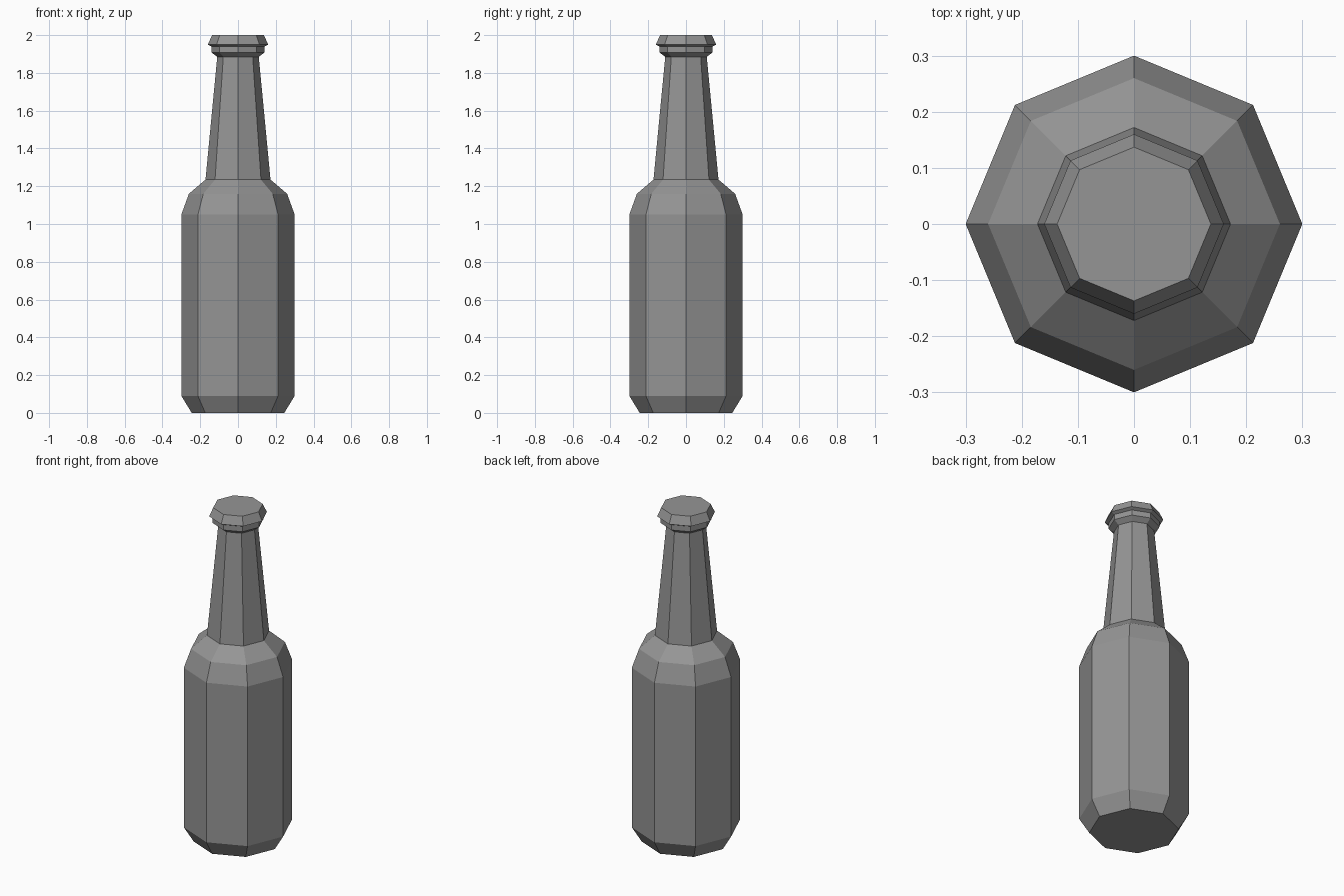
import bpy
import bmesh
from math import cos, sin, tau

cube = bpy.data.objects.get("Cube")
if cube:
    bpy.data.objects.remove(cube)

SIDES = 8


def flat_material(name, color):
    mat = bpy.data.materials.new(name)
    mat.use_nodes = True
    mat.diffuse_color = color
    mat.node_tree.nodes["Principled BSDF"].inputs["Base Color"].default_value = color
    return mat


def turned(name, profile, mat):
    """Closed octagonal solid from (radius, height) rings, bottom to top."""
    bm = bmesh.new()
    rings = [[bm.verts.new((r * cos(tau * i / SIDES), r * sin(tau * i / SIDES), z))
              for i in range(SIDES)] for r, z in profile]
    for low, high in zip(rings, rings[1:]):
        for i in range(SIDES):
            j = (i + 1) % SIDES
            bm.faces.new((low[i], low[j], high[j], high[i]))
    bm.faces.new(rings[0][::-1])
    bm.faces.new(rings[-1])
    mesh = bpy.data.meshes.new(name)
    bm.to_mesh(mesh)
    bm.free()
    mesh.materials.append(mat)
    obj = bpy.data.objects.new(name, mesh)
    bpy.context.collection.objects.link(obj)
    return obj


grey = flat_material("grey", (0.3, 0.3, 0.3, 1))

# Body, shoulder, neck and lip in one turned shape
turned("bottle", [(0.245, 0), (0.30, 0.09), (0.30, 1.05), (0.26, 1.16),
                  (0.172, 1.235), (0.11, 1.885), (0.14, 1.908),
                  (0.14, 1.942)], grey)

# Flared cap over the lip
turned("cap", [(0.14, 1.94), (0.16, 1.95), (0.137, 2.0)], grey)
